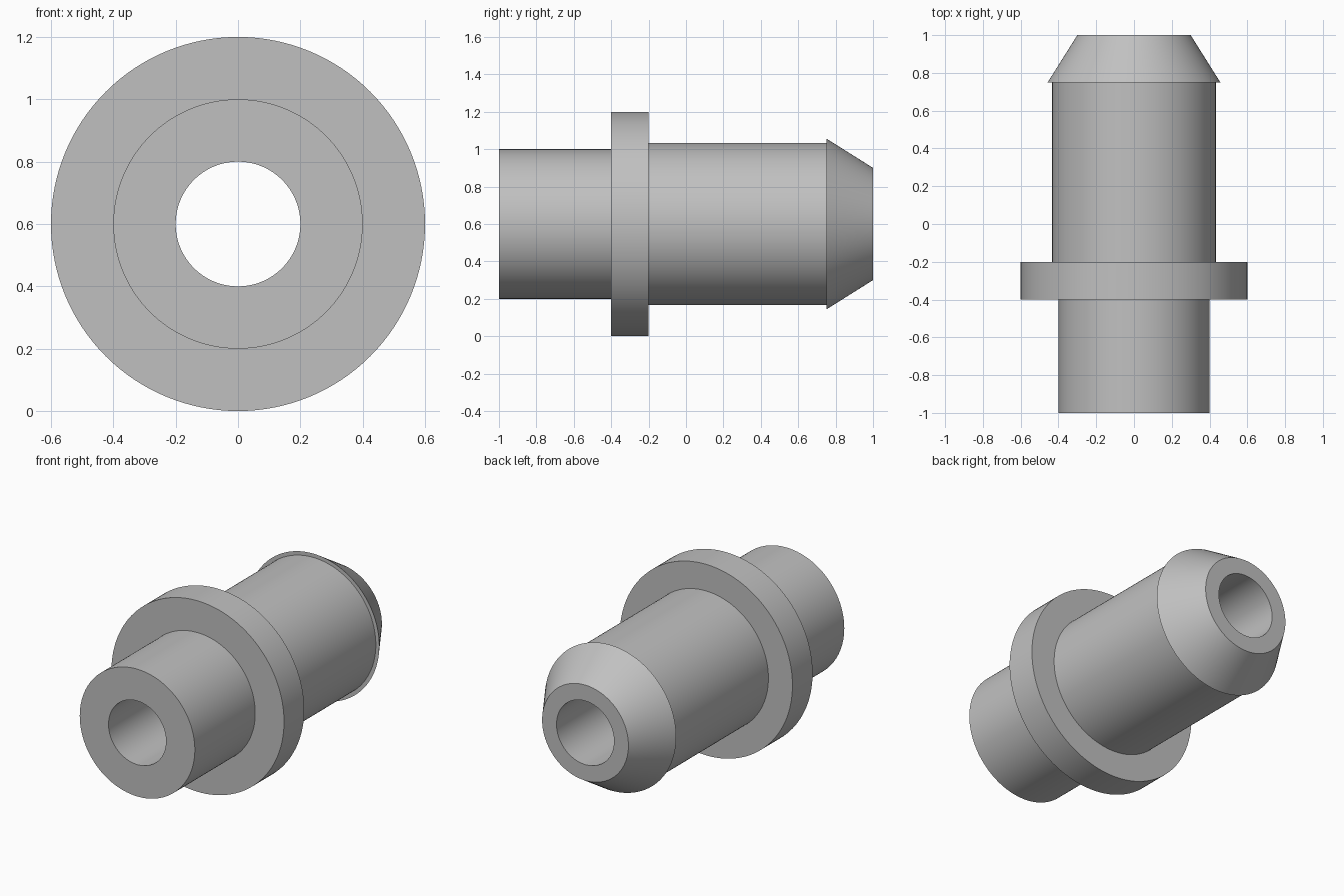
import bpy, bmesh, math
from mathutils import Matrix, Vector

SEGMENTS = 128
AXIS_HEIGHT = 0.6
BORE = 0.2

cube = bpy.data.objects.get("Cube")
if cube:
    bpy.data.objects.remove(cube, do_unlink=True)

# Plain grey material
grey = bpy.data.materials.new("plain grey")
grey.use_nodes = True
colour = (0.53, 0.53, 0.53, 1)
grey.diffuse_color = colour
grey.node_tree.nodes["Principled BSDF"].inputs["Base Color"].default_value = colour

# Closed half section as (radius, y): spigot, flange, hose body, barb, bore
section = [
    (BORE, -1), (0.4, -1), (0.4, -0.4),
    (0.6, -0.4), (0.6, -0.2), (0.433, -0.2),
    (0.433, 0.75), (0.457, 0.75),
    (0.3, 1), (BORE, 1),
]


def revolve(name, profile, material):
    """Spin a closed profile around the y axis into a solid ring."""
    bm = bmesh.new()
    rings = []
    for i in range(SEGMENTS):
        turn = Matrix.Rotation(math.tau * i / SEGMENTS, 3, 'Y')
        rings.append([bm.verts.new(turn @ Vector((r, y, 0))) for r, y in profile])
    for i, ring in enumerate(rings):
        following = rings[(i + 1) % SEGMENTS]
        for j in range(len(profile)):
            k = (j + 1) % len(profile)
            bm.faces.new((ring[j], ring[k], following[k], following[j]))
    bmesh.ops.recalc_face_normals(bm, faces=bm.faces)
    mesh = bpy.data.meshes.new(name)
    bm.to_mesh(mesh)
    bm.free()
    mesh.materials.append(material)
    obj = bpy.data.objects.new(name, mesh)
    bpy.context.collection.objects.link(obj)
    return obj


# Hollow fitting lying along y
fitting = revolve("barbed_hose_fitting", section, grey)
fitting.location.z = AXIS_HEIGHT

bpy.ops.object.select_all(action='DESELECT')
fitting.select_set(True)
bpy.context.view_layer.objects.active = fitting
bpy.ops.object.shade_smooth_by_angle(angle=math.radians(25))
